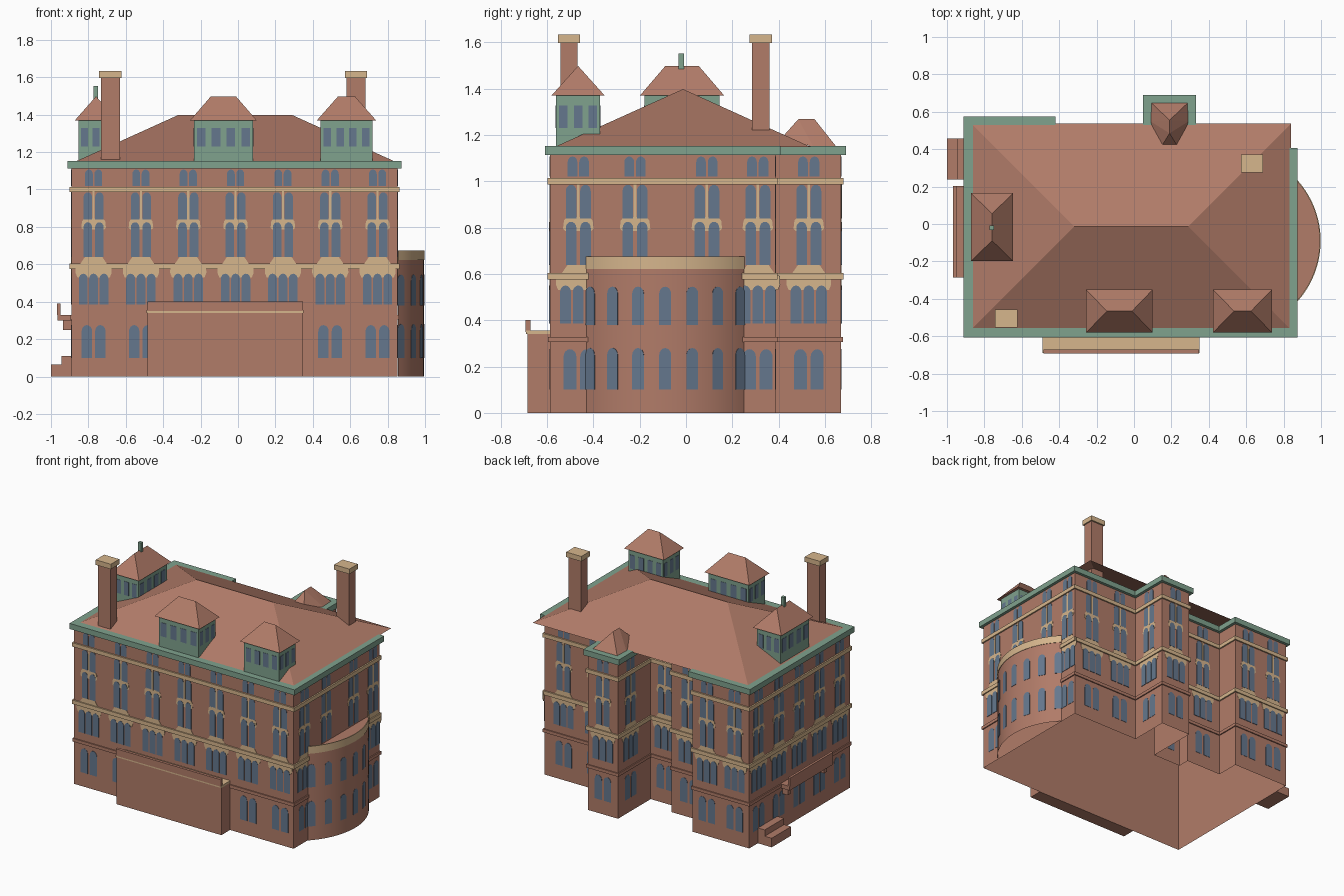
import bpy, bmesh, math
from mathutils import Vector

cube = bpy.data.objects.get("Cube")
if cube:
    bpy.data.objects.remove(cube, do_unlink=True)


def material(name, rgb):
    m = bpy.data.materials.new(name)
    m.use_nodes = True
    m.diffuse_color = (*rgb, 1)
    node = next(n for n in m.node_tree.nodes if n.type == 'BSDF_PRINCIPLED')
    node.inputs["Base Color"].default_value = (*rgb, 1)
    node.inputs["Roughness"].default_value = 0.8
    return m


BRICK = material("red_brick", (0.44, 0.20, 0.14))
STONE = material("tan_stone", (0.67, 0.465, 0.265))
COPPER = material("green_copper", (0.215, 0.36, 0.27))
GLASS = material("blue_glass", (0.13, 0.187, 0.27))


def finish(name, bm, mat, fix=True):
    if fix:
        bmesh.ops.recalc_face_normals(bm, faces=bm.faces)
    me = bpy.data.meshes.new(name)
    bm.to_mesh(me)
    bm.free()
    me.materials.append(mat)
    ob = bpy.data.objects.new(name, me)
    bpy.context.collection.objects.link(ob)
    return ob


def add_sides(bm, a, b):
    for i in range(len(a)):
        j = (i + 1) % len(a)
        bm.faces.new((a[i], a[j], b[j], b[i]))


def add_prism(bm, lower, upper, bottom=True, top=True):
    """Sides between two matching loops of points, with optional end faces."""
    a = [bm.verts.new(p) for p in lower]
    b = [bm.verts.new(p) for p in upper]
    add_sides(bm, a, b)
    if bottom:
        bm.faces.new(a[::-1])
    if top:
        bm.faces.new(b)


def slab(name, outline, z0, z1, mat, bottom=True, top=True):
    bm = bmesh.new()
    add_prism(bm, [(x, y, z0) for x, y in outline], [(x, y, z1) for x, y in outline], bottom, top)
    return finish(name, bm, mat)


def box(name, x0, x1, y0, y1, z0, z1, mat):
    return slab(name, [(x0, y0), (x1, y0), (x1, y1), (x0, y1)], z0, z1, mat)


def hip_roof(name, x0, x1, y0, y1, z0, z1, ridge, open_below=False):
    bm = bmesh.new()
    c = [bm.verts.new(p) for p in ((x0, y0, z0), (x1, y0, z0), (x1, y1, z0), (x0, y1, z0))]
    r = [bm.verts.new((*p, z1)) for p in ridge]
    if ridge[0][1] == ridge[1][1]:      # ridge along x
        faces = [(c[0], c[1], r[1], r[0]), (c[1], c[2], r[1]),
                 (c[2], c[3], r[0], r[1]), (c[3], c[0], r[0])]
    else:                               # ridge along y
        faces = [(c[0], c[1], r[0]), (c[1], c[2], r[1], r[0]),
                 (c[2], c[3], r[1]), (c[3], c[0], r[0], r[1])]
    if not open_below:
        faces.append(c[::-1])
    for f in faces:
        bm.faces.new(f)
    return finish(name, bm, BRICK, fix=not open_below)


# Shared plates laid on the walls
glass, hoods = bmesh.new(), bmesh.new()


def plate(bm, origin, angle, shape, depth):
    """Thin plate of (across, height) points on a wall whose outward direction is angle."""
    n = Vector((math.cos(angle), math.sin(angle), 0))
    t = Vector((-n.y, n.x, 0))
    base = [Vector((*origin, 0)) + t * u + Vector((0, 0, z)) for u, z in shape]
    add_prism(bm, base, [p + n * depth for p in base], bottom=False)


def arch(u, w, z0, z1):
    r = w / 2
    top = [(u + r * math.cos(a), z1 - r * 1.2 + 1.2 * r * math.sin(a))
           for a in (math.pi * i / 8 for i in range(9))]
    return [(u - r, z0), (u + r, z0)] + top


def rect(u, w, z0, z1):
    return [(u - w / 2, z0), (u + w / 2, z0), (u + w / 2, z1), (u - w / 2, z1)]


def mirrored(half):
    return half + [(-u, z) for u, z in reversed(half)]


LOW_HOOD = mirrored([(0.087, 0.53), (0.097, 0.555), (0.095, 0.59), (0.07, 0.605), (0.047, 0.638)])
HIGH_HOOD = mirrored([(0.055, 0.785), (0.066, 0.795), (0.062, 0.83), (0.05, 0.845)])


def window_stack(origin, angle, low=True):
    """All storeys of windows with their stone hoods."""
    for s in (-1, 1):
        plate(glass, origin, angle, arch(s * 0.025, 0.042, 1.02, 1.107), 0.002)
        plate(glass, origin, angle, arch(s * 0.031, 0.046, 0.84, 0.985), 0.002)
        plate(glass, origin, angle, arch(s * 0.031, 0.046, 0.638, 0.825), 0.0035)
        if low:
            plate(glass, origin, angle, arch(s * 0.036, 0.056, 0.1, 0.275), 0.002)
    plate(hoods, origin, angle, HIGH_HOOD, 0.002)
    plate(hoods, origin, angle, rect(0, 0.012, 0.84, 0.99), 0.003)
    if low:
        plate(hoods, origin, angle, LOW_HOOD, 0.002)
        for u in (-0.055, 0, 0.055):
            plate(glass, origin, angle, arch(u, 0.047, 0.385, 0.55), 0.0035)


# Main walls with the two rear wings and the nook between them
X0, X1, Y0, Y1 = -0.89, 0.853, -0.587, 0.386
WING_X, WING_Y = -0.44, 0.555
TOWER_L, TOWER_R, TOWER_Y = 0.07, 0.31, 0.67
NOOK_X, NOOK_Y = -0.155, 0.30


def footprint(d=0.0):
    return [(X0 - d, Y0 - d), (X1 + d, Y0 - d), (X1 + d, Y1 + d), (TOWER_R + d, Y1 + d),
            (TOWER_R + d, TOWER_Y + d), (TOWER_L - d, TOWER_Y + d),
            (TOWER_L - d, NOOK_Y + d), (NOOK_X + d, NOOK_Y + d), (NOOK_X + d, Y1 + d),
            (WING_X + d, Y1 + d), (WING_X + d, WING_Y + d), (X0 - d, WING_Y + d)]


def band(name, d, z0, z1, mat, inset=0.0):
    """Moulding running round the walls, without a back."""
    bm = bmesh.new()
    loops = [[bm.verts.new((x, y, z)) for x, y in footprint(off)]
             for off, z in ((0, z0), (d, z0), (d, z1), (-inset, z1))]
    for a, b in zip(loops, loops[1:]):
        add_sides(bm, a, b)
    finish(name, bm, mat)


# The building is a hollow shell without a floor
slab("main_walls", footprint(), 0, 1.13, BRICK, bottom=False, top=False)
band("lower_brick_band", 0.008, 0.305, 0.328, BRICK)
band("middle_stone_band", 0.01, 0.575, 0.603, STONE)
band("upper_stone_band", 0.01, 0.986, 1.014, STONE)
band("cornice", 0.021, 1.113, 1.153, COPPER, inset=0.05)

# Wall windows
FRONT, BACK, LEFT, RIGHT = -math.pi / 2, math.pi / 2, 0, math.pi
for i in range(-3, 4):
    window_stack((-0.013 + 0.253 * i, Y0), FRONT)
for y in (-0.465, -0.22, 0.09, 0.31):
    window_stack((X1, y), LEFT, low=y in (-0.465, 0.31))
for i in range(-2, 3):
    window_stack((X0, -0.01 + 0.23 * i), RIGHT)
for x, y in ((-0.775, WING_Y), (-0.555, WING_Y), (-0.29, Y1), (-0.043, NOOK_Y),
             (0.19, TOWER_Y), (0.45, Y1), (0.7, Y1)):
    window_stack((x, y), BACK)
window_stack((TOWER_R, 0.53), LEFT)
window_stack((TOWER_L, 0.53), RIGHT)

# Curved bay on the left side
BAY_Y, BAY_R, BAY_HALF = -0.09, 0.483, math.radians(44.7)
BAY_X = 0.995 - BAY_R


def arc(r):
    return [(BAY_X + r * math.cos(a), BAY_Y + r * math.sin(a))
            for a in (BAY_HALF * (i / 12 - 1) for i in range(25))]


bay = slab("bay_walls", arc(BAY_R), 0, 0.63, BRICK, bottom=False)
rim = slab("bay_parapet", arc(BAY_R + 0.003) + arc(BAY_R - 0.003)[::-1], 0.622, 0.675, STONE)
for i in range(-3, 4):
    a = math.radians(14 * i)
    spot = (BAY_X + BAY_R * math.cos(a), BAY_Y + BAY_R * math.sin(a))
    plate(glass, spot, a, arch(0, 0.052, 0.1, 0.28), 0.002)
    plate(glass, spot, a, arch(0, 0.052, 0.38, 0.545), 0.002)
for ob in (bay, rim):
    bpy.ops.object.select_all(action='DESELECT')
    ob.select_set(True)
    bpy.context.view_layer.objects.active = ob
    bpy.ops.object.shade_smooth_by_angle(angle=math.radians(30))

# Front terrace, stopping just short of the wall face
FACE_Y, FACE_X = Y0 - 0.001, X0 - 0.001
box("terrace_base", -0.485, 0.348, -0.685, FACE_Y, 0, 0.34, BRICK)
box("terrace_deck", -0.488, 0.35, -0.69, FACE_Y, 0.34, 0.355, STONE)
box("terrace_parapet", -0.485, 0.348, -0.692, -0.672, 0.35, 0.4, BRICK)

# Right side steps and balcony
box("lower_step", -1.0, FACE_X, 0.237, 0.457, 0, 0.065, BRICK)
box("upper_step", -0.945, FACE_X, 0.237, 0.457, 0.065, 0.11, BRICK)
box("balcony_floor", -0.965, FACE_X, -0.287, 0.203, 0.3, 0.33, BRICK)
box("balcony_parapet", -0.967, -0.95, -0.287, 0.203, 0.33, 0.39, BRICK)
for y in (-0.26, 0.15):
    box("balcony_bracket", -0.935, FACE_X, y, y + 0.03, 0.25, 0.3, BRICK)

# Main roof, open under the rear eaves
hip_roof("main_roof", -0.87, 0.84, -0.565, 0.537, 1.149, 1.398,
         [(-0.32, -0.013), (0.29, -0.013)], open_below=True)


# Dormers
def dormer(name, cx, cy, hx, hy, ridge, along_x, counts):
    box(name + "_walls", cx - hx, cx + hx, cy - hy, cy + hy, 1.15, 1.37, COPPER)
    dx, dy = (ridge, 0) if along_x else (0, ridge)
    hip_roof(name + "_roof", cx - hx - 0.02, cx + hx + 0.02, cy - hy - 0.02, cy + hy + 0.02,
             1.37, 1.498, [(cx - dx, cy - dy), (cx + dx, cy + dy)])
    for angle, spot, half, n in ((FRONT, (cx, cy - hy), hx, counts[0]),
                                 (BACK, (cx, cy + hy), hx, counts[0]),
                                 (LEFT, (cx + hx, cy), hy, counts[1]),
                                 (RIGHT, (cx - hx, cy), hy, counts[1])):
        pitch = 2 * half / n
        for i in range(n):
            plate(glass, spot, angle,
                  rect((i - (n - 1) / 2) * pitch, pitch * 0.58, 1.23, 1.328), 0.002)


dormer("wide_front_dormer", -0.078, -0.466, 0.158, 0.095, 0.067, True, (4, 3))
dormer("narrow_front_dormer", 0.58, -0.466, 0.138, 0.095, 0.045, True, (4, 3))
dormer("side_dormer", -0.759, -0.017, 0.093, 0.162, 0.072, False, (3, 4))
box("dormer_finial", -0.772, -0.748, -0.032, -0.008, 1.47, 1.552, COPPER)

# Faceted roof over the rear tower
bm = bmesh.new()
for u, y, z in ((0.1, 0.65, 1.148), (0.104, 0.55, 1.148), (0.043, 0.415, 1.19)):
    for s in (-1, 1):
        bm.verts.new((0.19 + s * u, y, z))
for y in (0.485, 0.555):
    bm.verts.new((0.19, y, 1.268))
bmesh.ops.convex_hull(bm, input=bm.verts)
finish("tower_roof", bm, BRICK)

# Chimneys
for name, x, y in (("front_chimney", -0.682, -0.505), ("rear_chimney", 0.631, 0.323)):
    box(name + "_stack", x - 0.05, x + 0.05, y - 0.037, y + 0.037, 1.16, 1.6, BRICK)
    box(name + "_cap", x - 0.06, x + 0.06, y - 0.048, y + 0.048, 1.597, 1.633, STONE)

finish("window_glass", glass, GLASS)
finish("window_hoods", hoods, STONE)
